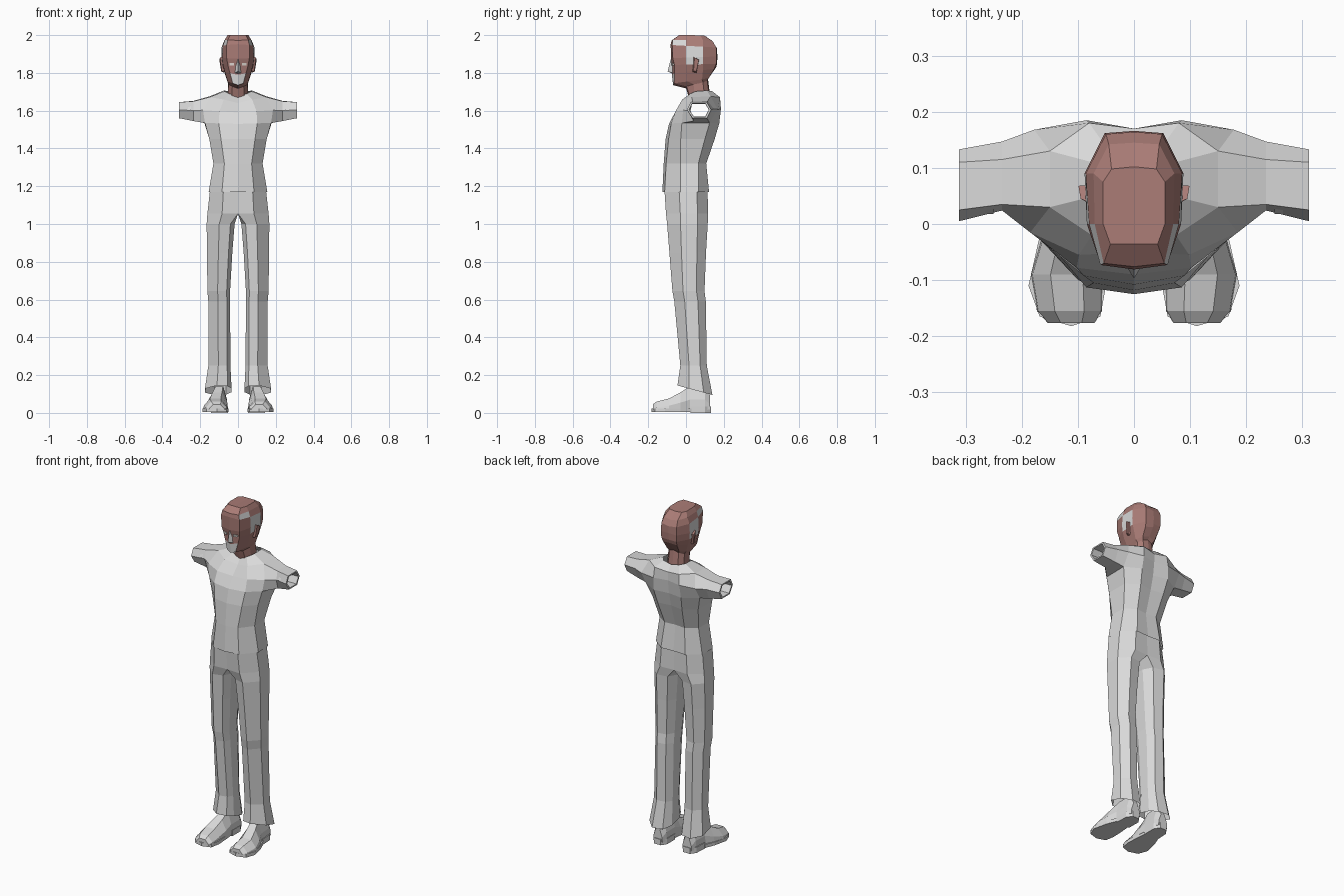
import bpy, bmesh, math
from mathutils import Vector


def material(name, rgb):
    m = bpy.data.materials.new(name)
    m.diffuse_color = (*rgb, 1)
    return m


GREY = material("light_grey", (0.70, 0.70, 0.70))
SKIN = material("reddish_brown", (0.40, 0.20, 0.18))
PALE = material("pale_eye", (0.75, 0.70, 0.66))


def make(name, verts, faces, mats, mirror=True, rule=None, recalc=False):
    """Mesh object from points and faces, mirrored over x = 0."""
    me = bpy.data.meshes.new(name)
    me.from_pydata([tuple(v) for v in verts], [], faces)
    for m in mats:
        me.materials.append(m)
    if rule:
        for p in me.polygons:
            p.material_index = rule(p.index)
    if recalc:
        bm = bmesh.new()
        bm.from_mesh(me)
        bmesh.ops.recalc_face_normals(bm, faces=bm.faces)
        bm.to_mesh(me)
        bm.free()
    ob = bpy.data.objects.new(name, me)
    bpy.context.collection.objects.link(ob)
    if mirror:
        mod = ob.modifiers.new("mirror", 'MIRROR')
        mod.merge_threshold = 0.0005
    return ob


def half_rings(rows):
    """Row: z front, z back, z bump, front y, four (x, y) corners, back y."""
    verts = []
    for zf, zb, bump, yf, *c, yb in rows:
        pts = [(0, yf)] + [(c[k], c[k + 1]) for k in range(0, 8, 2)] + [(0, yb)]
        for k, (x, y) in enumerate(pts):
            t = k / 5
            verts.append(Vector((x, y, zf + (zb - zf) * t + bump * math.sin(math.pi * t))))
    return verts


def strip(n_rows, n, closed, start=0):
    m = n if closed else n - 1
    return [(start + r * n + k, start + r * n + (k + 1) % n,
             start + (r + 1) * n + (k + 1) % n, start + (r + 1) * n + k)
            for r in range(n_rows - 1) for k in range(m)]


# Shirt body, open at hem and neck, with a six-sided arm hole
shirt_rows = [
    (1.17, 1.17, 0, -.125, .085, -.113, .155, -.03, .152, .065, .08, .122, .118),
    (1.32, 1.32, 0, -.118, .072, -.105, .130, -.03, .128, .065, .065, .107, .100),
    (1.45, 1.45, 0, -.108, .090, -.092, .152, -.028, .150, .10, .08, .152, .140),
    (1.53, 1.53, .005, -.090, .102, -.078, .175, -.022, .178, .125, .09, .176, .160),
    (1.59, 1.61, .005, -.050, .098, -.055, .185, -.015, .178, .168, .085, .185, .170),
    (1.64, 1.66, .025, -.002, .075, -.02, .150, .03, .150, .13, .08, .18, .170),
    (1.672, 1.695, .022, .018, .045, .022, .070, .05, .074, .11, .05, .138, .142)]
verts = half_rings(shirt_rows)
faces = [f for i, f in enumerate(strip(7, 6, False)) if i not in (17, 22)]

# Sleeve grows from the arm hole and folds into a thick open cuff
hole = [20, 26, 32, 33, 27, 21]
cuff = [(.035, 1.56), (.005, 1.605), (.025, 1.645), (.11, 1.645), (.133, 1.605), (.11, 1.56)]
mid = [(.04, 1.545), (.024, 1.60), (.035, 1.65), (.115, 1.652), (.147, 1.61), (.12, 1.545)]


def shrink(s):
    return [(.07 + (y - .07) * s, 1.603 + (z - 1.603) * s) for y, z in cuff]


prev = hole
for x, sec in ((.235, mid), (.312, cuff), (.312, shrink(.82)), (.25, shrink(.8))):
    cur = list(range(len(verts), len(verts) + 6))
    verts += [Vector((x, y, z)) for y, z in sec]
    faces += [(prev[k], cur[k], cur[(k + 1) % 6], prev[(k + 1) % 6]) for k in range(6)]
    prev = cur
make("shirt", verts, faces, [GREY])

# Trousers: one leg loft whose upper rings meet the other leg at the middle
hip = [(0, .02), (.52, 0), (1, .34), (1, .75), (.55, 1), (0, .98), (0, .7), (0, .3)]
leg = [(.15, .08), (.55, 0), (1, .33), (1, .75), (.65, 1), (.2, .95), (0, .7), (0, .3)]
leg_rows = [  # z front, z back, inner x, outer x, front y, back y, section
    (.145, .095, .034, .175, -.045, .140, leg),
    (.25, .25, .040, .157, -.030, .110, leg),
    (.59, .59, .042, .157, -.062, .105, leg),
    (.645, .645, .042, .162, -.072, .098, leg),
    (.85, .85, .030, .164, -.088, .106, leg),
    (1.00, 1.00, .018, .166, -.100, .115, leg),
    (1.055, 1.055, 0, .162, -.106, .117, hip),
    (1.18, 1.18, 0, .148, -.114, .114, hip)]
verts = []
for zf, zb, x0, x1, y0, y1, sec in leg_rows:
    verts += [Vector((x0 + (x1 - x0) * u, y0 + (y1 - y0) * v, zf + (zb - zf) * v)) for u, v in sec]
faces = [f for f in strip(8, 8, True) if any(verts[i].x > .001 for i in f)]
make("trousers", verts, faces, [GREY])

# Shoe uppers
shoe_rows = [  # y, centre x, half width, top z
    (-.176, .112, .042, .045), (-.155, .115, .058, .060), (-.09, .120, .064, .076),
    (-.03, .110, .056, .108), (.02, .099, .043, .14), (.10, .096, .040, .14), (.128, .096, .030, .09)]
profile = [(-1, .018), (-.95, .5), (-.45, 1), (.45, 1), (.95, .5), (1, .018)]
verts = []
for y, cx, w, h in shoe_rows:
    verts += [(cx + u * w, y, v if v < .1 else v * h) for u, v in profile]
faces = strip(7, 6, True) + [tuple(range(6)), tuple(range(36, 42))]
make("shoes", verts, faces, [GREY], recalc=True)


def slab(name, outline, z0, z1):
    n = len(outline)
    vs = [(x, y, z) for z in (z0, z1) for x, y in outline]
    make(name, vs, strip(2, n, True) + [tuple(range(n)), tuple(range(n, 2 * n))], [GREY], recalc=True)


# Soles and heels
slab("soles", [(.060, -.165), (.112, -.182), (.168, -.165), (.188, -.11), (.170, -.03), (.146, .03),
               (.060, .03), (.054, -.03), (.050, -.11)], .004, .024)
slab("heels", [(.054, .025), (.144, .025), (.140, .10), (.118, .132), (.074, .132), (.054, .10)], 0, .034)

# Head and neck, with grey hair on the sides and a grey chin
head_rows = [
    (1.65, 1.66, 0, .022, .035, .027, .056, .05, .056, .10, .032, .126, .130),
    (1.718, 1.77, 0, .000, .030, .003, .050, .04, .052, .09, .030, .112, .116),
    (1.735, 1.785, 0, -.068, .028, -.063, .055, .01, .060, .085, .040, .122, .128),
    (1.79, 1.83, 0, -.075, .042, -.060, .070, 0, .076, .09, .045, .150, .160),
    (1.84, 1.85, 0, -.075, .054, -.061, .080, 0, .085, .09, .050, .160, .165),
    (1.875, 1.89, 0, -.080, .060, -.070, .084, 0, .088, .09, .052, .162, .166),
    (1.952, 1.93, 0, -.081, .060, -.073, .080, 0, .086, .09, .050, .160, .164),
    (1.972, 1.96, .008, -.076, .054, -.070, .070, 0, .072, .09, .045, .142, .145),
    (2.0, 1.995, .002, -.036, .042, -.036, .055, 0, .055, .075, .040, .098, .102)]
verts = half_rings(head_rows)
faces = strip(9, 6, False) + [tuple(range(48, 54))]


def head_colour(i):
    row, col = divmod(i, 5)
    hair = (col == 2 and row in (4, 5)) or (col == 1 and row == 6)
    chin = col == 0 and row == 2
    return 1 if hair or chin else 0


make("head", verts, faces, [SKIN, GREY], rule=head_colour)

# Nose wedge
make("nose", [(0, -.080, 1.875), (.009, -.072, 1.872), (.017, -.070, 1.80),
              (0, -.097, 1.808), (0, -.072, 1.795)],
     [(0, 3, 2, 1), (3, 4, 2)], [GREY], recalc=False).data.flip_normals()

# Ears
ear = [(.074, .035, 1.805), (.074, .055, 1.80), (.074, .070, 1.87), (.074, .035, 1.885),
       (.086, .040, 1.81), (.089, .055, 1.808), (.099, .068, 1.868), (.095, .045, 1.882)]
make("ears", ear, strip(2, 4, True) + [(0, 1, 2, 3), (4, 5, 6, 7)], [SKIN], recalc=True)

# Eye plates lying on the face
eye = [(x, y - d, z) for d in (0, .006) for x, y, z in
       ((.022, -.071, 1.838), (.046, -.064, 1.840), (.046, -.065, 1.851), (.022, -.072, 1.852))]
make("eyes", eye, strip(2, 4, True) + [(0, 1, 2, 3), (4, 5, 6, 7)], [PALE], recalc=True)
